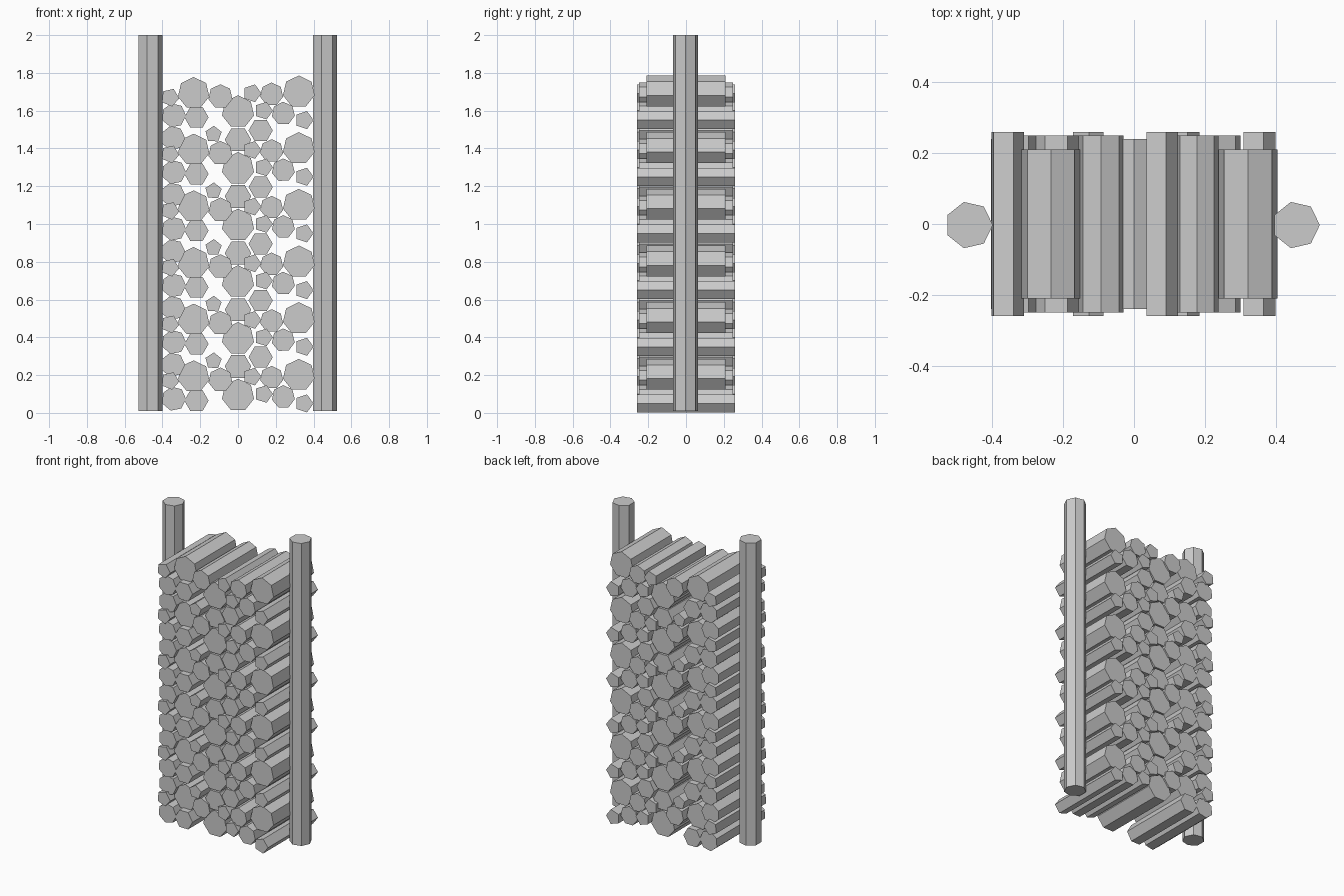
import bpy, bmesh
from math import cos, sin, radians, pi

if "Cube" in bpy.data.objects:
    bpy.data.objects.remove(bpy.data.objects["Cube"])

PERIOD = 0.30  # height of one repeating layer of logs


def add_prism(bm, sides, r, rot, x, z, half):
    """Flat-sided log lying along y."""
    ring = [(x + r * cos(radians(rot) + 2 * pi * i / sides),
             z + r * sin(radians(rot) + 2 * pi * i / sides)) for i in range(sides)]
    front = [bm.verts.new((px, -half, pz)) for px, pz in ring]
    back = [bm.verts.new((px, half, pz)) for px, pz in ring]
    bm.faces.new(front)
    bm.faces.new(back[::-1])
    for i in range(sides):
        j = (i + 1) % sides
        bm.faces.new((front[j], front[i], back[i], back[j]))


def make_object(name, bm):
    bmesh.ops.recalc_face_normals(bm, faces=bm.faces)
    me = bpy.data.meshes.new(name)
    bm.to_mesh(me)
    bm.free()
    ob = bpy.data.objects.new(name, me)
    bpy.context.collection.objects.link(ob)
    return ob


# Logs of one layer: x, z in lowest layer, radius, sides, rotation, half length, copies
LAYER = {
    "large_log": [
        (-0.235, 0.193, 0.085, 7, 90, 0.21, 6),
        (0.322, 0.20, 0.086, 7, 90, 0.21, 6),
        (0.0, 0.094, 0.087, 7, 90, 0.24, 6),
    ],
    "medium_log": [
        (-0.34, 0.075, 0.065, 7, 50, 0.25, 6),
        (-0.22, 0.065, 0.064, 6, 0, 0.25, 6),
        (-0.093, 0.175, 0.065, 7, 90, 0.25, 6),
        (0.178, 0.187, 0.062, 7, 90, 0.25, 6),
        (0.24, 0.085, 0.062, 7, 40, 0.25, 6),
        (-0.345, 0.255, 0.065, 7, 0, 0.24, 5),
        (0.0, 0.246, 0.070, 6, 0, 0.24, 5),
        (0.12, 0.295, 0.064, 6, 0, 0.25, 5),
    ],
    "small_log": [
        (-0.36, 0.17, 0.049, 5, -5, 0.26, 6),
        (0.075, 0.192, 0.049, 5, 0, 0.26, 6),
        (0.136, 0.10, 0.049, 5, 0, 0.26, 6),
        (0.35, 0.05, 0.050, 5, 0, 0.26, 6),
        (-0.13, 0.275, 0.045, 5, 15, 0.26, 5),
    ],
}

for name, logs in LAYER.items():
    for x, z, r, sides, rot, half, copies in logs:
        bm = bmesh.new()
        for k in range(copies):
            add_prism(bm, sides, r, rot, x, max(z, 0.05) + k * PERIOD, half)
        make_object(name, bm)

# Upright posts, seven-sided
for name, x in (("left_post", -0.466), ("right_post", 0.458)):
    bpy.ops.mesh.primitive_cylinder_add(vertices=7, radius=0.067, depth=1.99,
                                        location=(x, -0.003, 1.005))
    ob = bpy.context.object
    ob.name = name
    ob.rotation_euler.z = radians(-90)  # primitive's first corner is on +y
